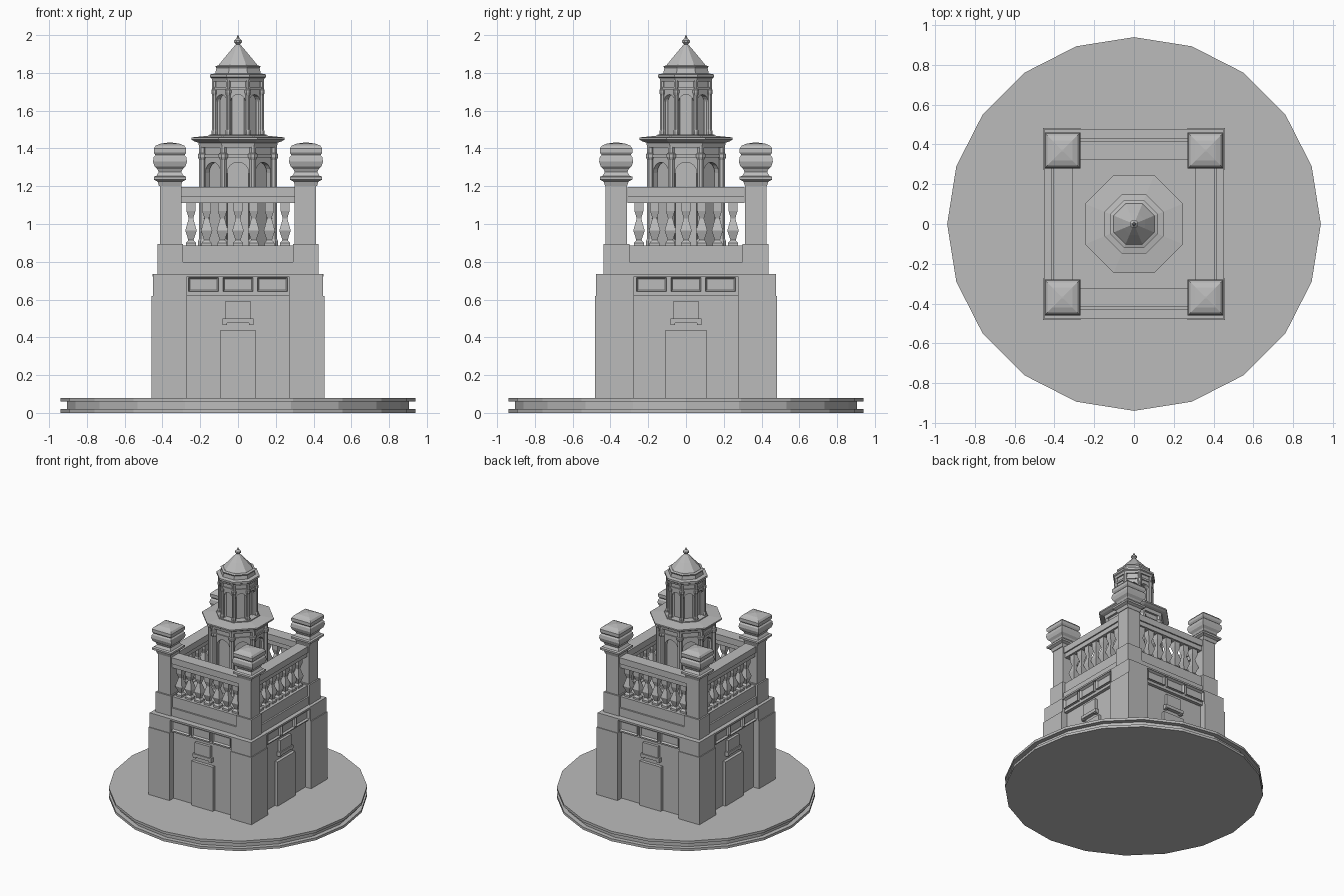
import bpy, bmesh, math
from mathutils import Matrix, Vector

if "Cube" in bpy.data.objects:
    bpy.data.objects.remove(bpy.data.objects["Cube"])

stone = bpy.data.materials.new("grey stone")
stone.use_nodes = True
GREY = (0.5, 0.5, 0.5, 1)
stone.diffuse_color = GREY
stone.node_tree.nodes["Principled BSDF"].inputs["Base Color"].default_value = GREY


def finish(name, bm, matrix=Matrix()):
    bmesh.ops.recalc_face_normals(bm, faces=bm.faces)
    mesh = bpy.data.meshes.new(name)
    bm.to_mesh(mesh)
    bm.free()
    mesh.materials.append(stone)
    mesh.transform(matrix)
    obj = bpy.data.objects.new(name, mesh)
    bpy.context.collection.objects.link(obj)
    return obj


def box(name, x, y, z, matrix=Matrix(), inset=0):
    """Box from (min, max) ranges; inset sinks a panel into its -y face."""
    bm = bmesh.new()
    size = Matrix.Diagonal((x[1] - x[0], y[1] - y[0], z[1] - z[0], 1))
    mid = Matrix.Translation((sum(x) / 2, sum(y) / 2, sum(z) / 2))
    bmesh.ops.create_cube(bm, size=1, matrix=mid @ size)
    if inset:
        bm.normal_update()
        front = [f for f in bm.faces if f.normal.y < -0.9]
        bmesh.ops.inset_region(bm, faces=front, thickness=inset, depth=0)
        bmesh.ops.translate(bm, verts=front[0].verts, vec=(0, 0.015, 0))
    return finish(name, bm, matrix)


def stack(name, profile, sides, loc=(0, 0), flat=True, matrix=Matrix()):
    """Many-sided turned shape from (radius, height); flat measures to the faces."""
    bm = bmesh.new()
    turn = math.pi / sides if flat else 0
    grow = 1 / math.cos(math.pi / sides) if flat else 1
    rings = []
    for r, z in profile:
        rings.append([bm.verts.new((loc[0] + r * grow * math.cos(turn + math.tau * i / sides),
                                    loc[1] + r * grow * math.sin(turn + math.tau * i / sides), z))
                      for i in range(sides)])
    for low, high in zip(rings, rings[1:]):
        for i in range(sides):
            j = (i + 1) % sides
            bm.faces.new((low[i], low[j], high[j], high[i]))
    bm.faces.new(rings[0])
    bm.faces.new(rings[-1])
    return finish(name, bm, matrix)


def arch(name, half, opening, z0, spring, z1, out, depth, matrix):
    """Wall slab with a round-headed opening, facing -y."""
    pts = [(-opening, z0), (-half, z0), (-half, z1), (half, z1), (half, z0), (opening, z0)]
    pts += [(opening * math.cos(math.pi * i / 8), spring + opening * math.sin(math.pi * i / 8))
            for i in range(9)]
    bm = bmesh.new()
    face = bm.faces.new([bm.verts.new((u, -out, z)) for u, z in pts])
    moved = bmesh.ops.extrude_face_region(bm, geom=[face])["geom"]
    bmesh.ops.translate(bm, verts=[v for v in moved if isinstance(v, bmesh.types.BMVert)],
                        vec=(0, depth, 0))
    return finish(name, bm, matrix)


# Round plinth with a groove around its edge
stack("round_plinth", [(.94, 0), (.94, .02), (.905, .02), (.905, .06), (.94, .06), (.94, .08)],
      20, flat=False)

# Main body and deck
box("body_core", (-.405, .405), (-.43, .43), (.08, .735))
box("deck", (-.385, .385), (-.395, .395), (.735, .88))

# Corner piers, posts and urns
URN = [(.075, 1.25), (.06, 1.275), (.066, 1.29), (.082, 1.305), (.09, 1.33), (.086, 1.355),
       (.077, 1.365), (.086, 1.378), (.086, 1.4), (.075, 1.415), (.05, 1.425), (.005, 1.432)]
for sx in (-1, 1):
    for sy in (-1, 1):
        side = ("right", "left")[sx > 0] + ("_front", "_back")[sy > 0]

        def corner(name, x, y, z):
            box(f"{name}_{side}", sorted(sx * v for v in x), sorted(sy * v for v in y), z)

        corner("corner_pier", (.27, .457), (.275, .483), (.08, .62))
        corner("pier_band", (.27, .45), (.275, .477), (.62, .735))
        corner("post_base", (.29, .425), (.3, .437), (.735, .895))
        corner("post", (.3, .413), (.312, .425), (.895, 1.22))
        stack("post_cap_" + side, [(.058, 1.2), (.066, 1.225), (.086, 1.235), (.086, 1.25), (.07, 1.256)],
              4, (sx * .36, sy * .37))
        stack("urn_" + side, URN, 4, (sx * .36, sy * .37))

# Four faces: door, plaque, panelled frieze, parapet and balusters
BALUSTER = [(.026, .885), (.026, .9), (.014, .915), (.03, .965), (.012, 1.03), (.024, 1.07),
            (.024, 1.11)]
for k in range(4):
    turn = Matrix.Rotation(k * math.pi / 2, 4, 'Z')
    wide = k % 2
    wall = (.43, .405)[wide]
    top = (.012, 0)[wide]
    door = (.095, .112)[wide]
    tag = ("front", "left", "back", "right")[k]
    box("door_" + tag, (-door, door), (-wall - .025, -wall), (.08, .435), turn)
    box("plaque_" + tag, (-.068, .068), (-wall - .022, -wall), (.5, .59), turn)
    box("plaque_sill_" + tag, (-.082, .082), (-wall - .03, -wall), (.475, .5), turn)
    for s in (-1, 1):
        box("plaque_foot_" + tag, (s * .07 - .012, s * .07 + .012), (-wall - .026, -wall),
            (.465, .475), turn)
    box("frieze_" + tag, (-.275, .275), (-wall - .025, -wall), (.62, .735), turn)
    for u in (-.182, 0, .182):
        box("frieze_panel_" + tag, (u - .08, u + .08), (-wall - .045, -wall - .02),
            (.642, .718), turn, inset=.012)
    box("frieze_ledge_" + tag, (-.275, .275), (-wall - .047, -wall), (.722, .735), turn)
    box("parapet_step_" + tag, (-.3, .3), (-.418 - top, -.32), (.735, .8), turn)
    box("parapet_base_" + tag, (-.31, .31), (-.405 - top, -.31 - top), (.8, .885), turn)
    box("rail_fillet_" + tag, (-.31, .31), (-.395 - top, -.32 - top), (1.11, 1.145), turn)
    box("top_rail_" + tag, (-.31, .31), (-.405 - top, -.31 - top), (1.145, 1.195), turn)
    for i in range(-3, 4):
        stack("baluster_" + tag, BALUSTER, 4, (i * .083, -.357 - top), matrix=turn)


# Two octagonal lantern storeys, each with arches and corner columns
def storey(name, z0, z1, apothem, opening, spring, core, col):
    stack(name + "_core", [(core, z0), (core, z1)], 8)
    half = apothem * math.tan(math.pi / 8)
    for i in range(8):
        turn = Matrix.Rotation(i * math.pi / 4, 4, 'Z')
        arch(name + "_arch", half, opening, z0, spring, z1, apothem, .03, turn)
        box(name + "_lintel", (-half, half), (-apothem - .008, -apothem + .01),
            (spring + opening + .025, spring + opening + .04), turn)
        a = math.pi / 8 + i * math.pi / 4
        r = apothem / math.cos(math.pi / 8)
        stack(name + "_column", [(col * 1.3, z0), (col * 1.3, z0 + .03), (col, z0 + .04),
                                 (col, z1 - .09), (col * 1.35, z1 - .075), (col * 1.35, z1 - .06),
                                 (col, z1 - .055), (col, z1)],
              8, (r * math.cos(a), r * math.sin(a)))


storey("lower_lantern", .88, 1.43, .188, .057, 1.27, .15, .018)
storey("upper_lantern", 1.46, 1.77, .125, .04, 1.645, .095, .012)

# Cornices, roof and finial
stack("lower_cornice", [(.205, 1.405), (.21, 1.43), (.23, 1.437), (.247, 1.447), (.247, 1.458),
                        (.15, 1.468), (.15, 1.475), (.1, 1.475)], 8)
stack("upper_cornice", [(.135, 1.755), (.14, 1.772), (.148, 1.777), (.148, 1.792), (.12, 1.797),
                        (.115, 1.825), (.12, 1.835), (.105, 1.84)], 8)
stack("roof", [(.108, 1.832), (.1, 1.845), (.055, 1.9), (.014, 1.948), (.01, 1.952)], 8)
stack("finial", [(.014, 1.945), (.009, 1.95), (.02, 1.96), (.02, 1.972), (.009, 1.982),
                 (.006, 1.99), (.002, 2)], 8)
